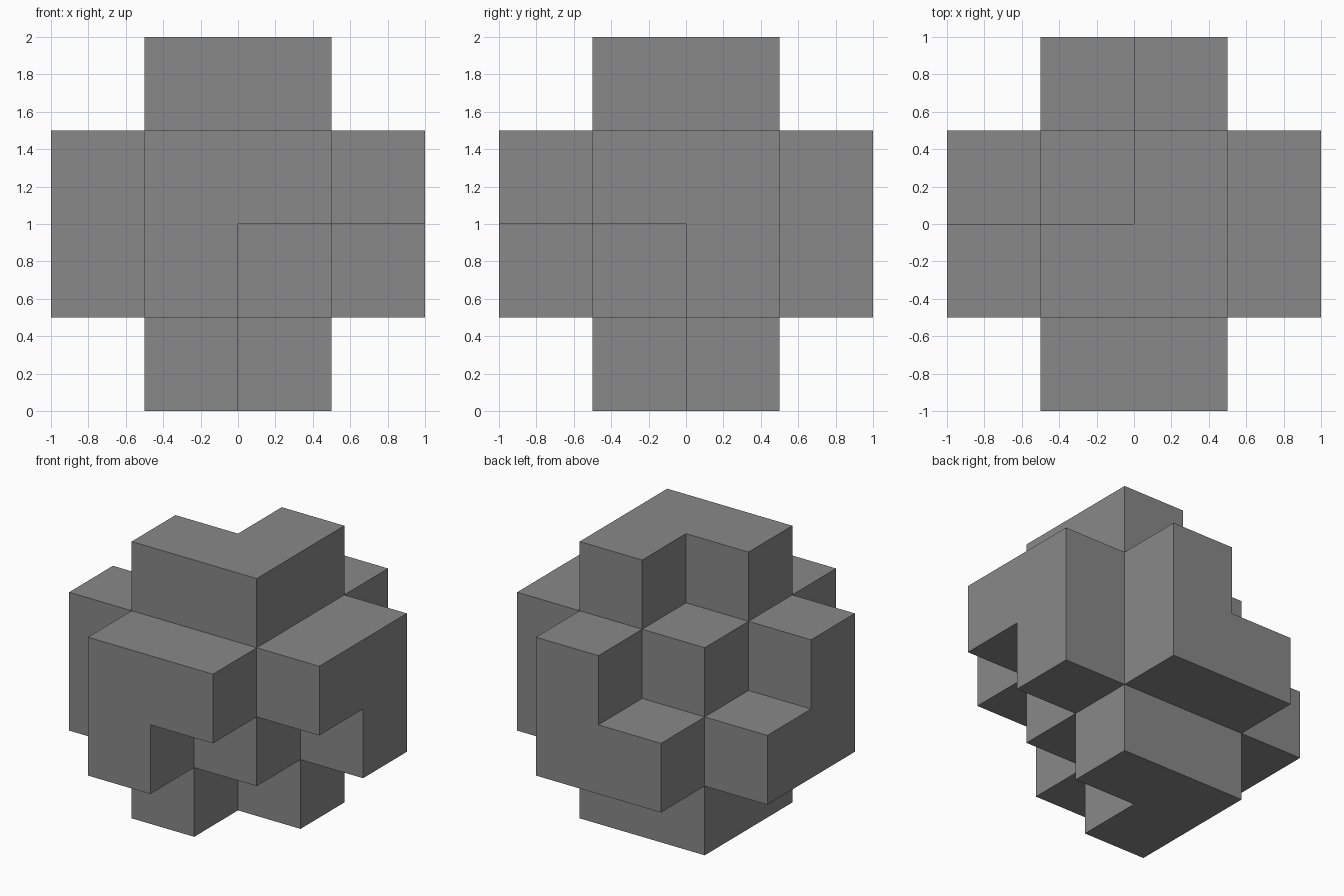
import bpy
import bmesh
import math
from itertools import product
from mathutils import Vector

if "Cube" in bpy.data.objects:
    bpy.data.objects.remove(bpy.data.objects["Cube"], do_unlink=True)

CELL = 0.5
CENTRE = Vector((0, 0, 1))
NOTCHED_CORNERS = [(1, -1, -1), (-1, 1, 1)]

# Plain grey material
grey = bpy.data.materials.new("mid grey")
grey.use_nodes = True
colour = (0.25, 0.25, 0.25, 1)
grey.diffuse_color = colour
grey.node_tree.nodes["Principled BSDF"].inputs["Base Color"].default_value = colour

# Solid core: eight cells, addressed by their centres in cell units
core = set(product((-0.5, 0.5), repeat=3))
cells = set(core)

# Six square pads, one on each side of the core
for cell in core:
    for axis in range(3):
        pad = list(cell)
        pad[axis] *= 3
        cells.add(tuple(pad))

# Two opposite corners lose the pad cells around them, leaving the core cell
for corner in NOTCHED_CORNERS:
    for axis in range(3):
        notch = [0.5 * s for s in corner]
        notch[axis] *= 3
        cells.discard(tuple(notch))

# Skin the cells with only their outward-facing sides
bm = bmesh.new()
corners = {}


def vertex(point):
    key = tuple(round(c) for c in point)
    if key not in corners:
        corners[key] = bm.verts.new(CENTRE + Vector(key) * CELL)
    return corners[key]


for cell in sorted(cells):
    for axis, sign in product(range(3), (-1, 1)):
        normal = Vector((0, 0, 0))
        normal[axis] = sign
        if tuple(Vector(cell) + normal) in cells:
            continue
        u = Vector((0, 0, 0))
        u[(axis + 1) % 3] = 0.5
        v = normal.cross(u)
        middle = Vector(cell) + normal * 0.5
        bm.faces.new([vertex(middle + d) for d in (-u - v, u - v, u + v, v - u)])

# Merge coplanar squares into whole flat faces
bmesh.ops.dissolve_limit(bm, angle_limit=math.radians(1),
                         verts=bm.verts[:], edges=bm.edges[:])

mesh = bpy.data.meshes.new("notched_cross_block")
bm.to_mesh(mesh)
bm.free()
mesh.materials.append(grey)
block = bpy.data.objects.new("notched_cross_block", mesh)
bpy.context.collection.objects.link(block)
